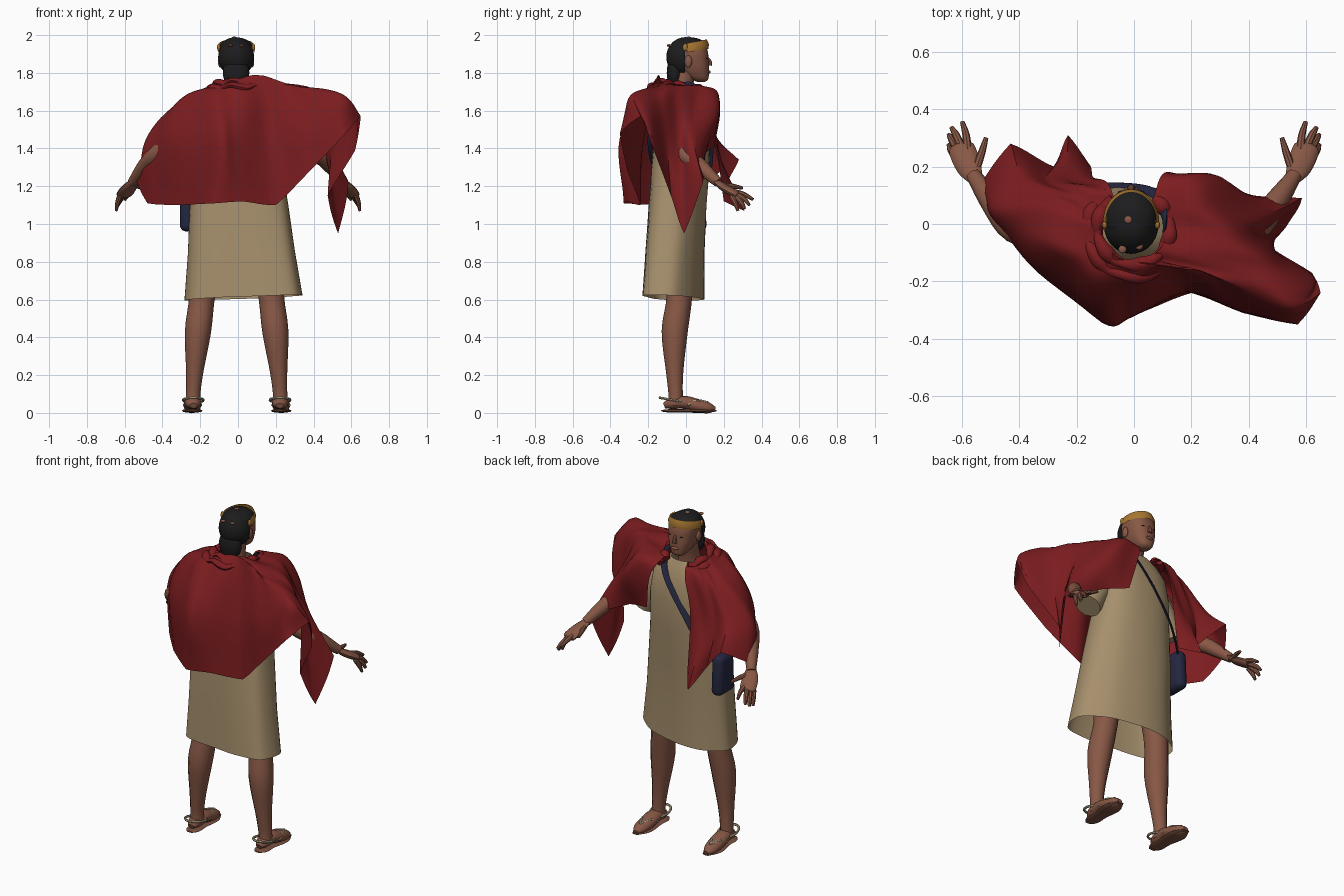
import bpy, bmesh, math
from mathutils import Vector

cube = bpy.data.objects.get("Cube")
if cube:
    bpy.data.objects.remove(cube, do_unlink=True)


def material(name, *rgb):
    m = bpy.data.materials.new(name)
    m.use_nodes = True
    m.diffuse_color = (*rgb, 1)
    m.node_tree.nodes["Principled BSDF"].inputs["Base Color"].default_value = (*rgb, 1)
    return m


red = material("red wool", .2, .012, .014)
linen = material("tan linen", .38, .275, .15)
skin = material("brown skin", .245, .097, .06)
black = material("black hair", .012, .012, .013)
gold = material("gold band", .38, .18, .03)
navy = material("navy cloth", .017, .02, .05)
leather = material("sandal leather", .19, .08, .05)
pale = material("pale cord", .48, .39, .25)
made = []


def finish(name, bm, mat):
    bmesh.ops.recalc_face_normals(bm, faces=bm.faces)
    mesh = bpy.data.meshes.new(name)
    bm.to_mesh(mesh)
    bm.free()
    mesh.materials.append(mat)
    obj = bpy.data.objects.new(name, mesh)
    bpy.context.collection.objects.link(obj)
    made.append(obj)


def grid(name, rows, mat, closed=True, caps=True):
    """Skin a list of equally long point rows."""
    bm = bmesh.new()
    verts = [[bm.verts.new(p) for p in row] for row in rows]
    n = len(rows[0])
    for a, b in zip(verts, verts[1:]):
        for i in range(n if closed else n - 1):
            j = (i + 1) % n
            bm.faces.new((a[i], a[j], b[j], b[i]))
    if closed and caps:
        bm.faces.new(verts[0])
        bm.faces.new(verts[-1])
    finish(name, bm, mat)


def spline(pts, steps, ease=.5):
    """Path through all the points; a lower ease gives sharper corners."""
    pts = [Vector(p) for p in pts]
    ext = [2 * pts[0] - pts[1]] + pts + [2 * pts[-1] - pts[-2]]
    out = []
    for a, b, c, d in zip(ext, ext[1:], ext[2:], ext[3:]):
        for k in range(steps):
            t = k / steps
            blend = b.lerp(c, t * t * (3 - 2 * t)) if ease > .3 else b.lerp(c, t)
            out.append(blend + (c - a) * ease * t * (1 - t) ** 2
                       - (d - b) * ease * t * t * (1 - t))
    return out + [pts[-1]]


def tube(name, pts, radii, mat, flat=1, up=(0, 0, 1), sides=12, steps=4):
    """Round or flattened limb; flat scales the radius along the up direction."""
    path = spline(pts, steps)
    rad = [v.x for v in spline([(r, 0, 0) for r in radii], steps)]
    rings = []
    for i, p in enumerate(path):
        tan = (path[min(i + 1, len(path) - 1)] - path[max(i - 1, 0)]).normalized()
        side = tan.cross(Vector(up)).normalized()
        top = side.cross(tan)
        rings.append([p + rad[i] * (side * math.cos(a) + top * flat * math.sin(a))
                      for a in (math.tau * k / sides for k in range(sides))])
    grid(name, rings, mat)


def ball(name, loc, size, mat, keep=None):
    bm = bmesh.new()
    bmesh.ops.create_uvsphere(bm, u_segments=28, v_segments=18, radius=1)
    for v in bm.verts:
        v.co = Vector(loc) + v.co * Vector(size)
    if keep:
        bmesh.ops.delete(bm, geom=[f for f in bm.faces if not keep(f.calc_center_median())],
                         context='FACES')
    finish(name, bm, mat)


def section(z, x0, x1, y0, y1, wave=0, skew=0):
    """Rounded oblong ring, given as height, x range and y range; skew turns the left side back."""
    ring = []
    for k in range(48):
        a = math.tau * k / 48
        c, s = math.cos(a), math.sin(a)
        w = 1 + wave * math.sin(7 * a)
        x = (x0 + x1) / 2 + (x1 - x0) / 2 * w * math.copysign(abs(c) ** .8, c)
        y = (y0 + y1) / 2 + (y1 - y0) / 2 * w * math.copysign(abs(s) ** .8, s)
        ring.append((x, y - skew * max(0, x), z + wave * math.sin(a + 2)))
    return ring


# Tunic
grid("tunic", [section(*s) for s in (
    (.61, -.282, .34, -.208, .1, .015, .2), (.85, -.265, .3, -.2, .1, .012, .17),
    (1.1, -.255, .265, -.19, .11, .01, .12), (1.3, -.23, .235, -.18, .125, 0, .08),
    (1.48, -.22, .22, -.17, .13), (1.6, -.2, .2, -.15, .115),
    (1.67, -.15, .15, -.12, .09), (1.71, -.08, .08, -.08, .07))], linen, caps=False)

# Limbs, mirrored across x
for s, side in ((1, "left"), (-1, "right")):
    def at(*p):
        return (s * p[0], p[1], p[2])

    tube(side + "_sleeve", [at(.15, -.04, 1.57), at(.23, -.04, 1.46), at(.3, -.04, 1.33)],
         (.075, .08, .075), linen, up=(0, 1, 0))
    tube(side + "_arm", [at(.18, -.04, 1.59), at(.3, -.04, 1.48), at(.42, -.02, 1.38),
                         at(.49, .07, 1.31), at(.56, .17, 1.22)],
         (.06, .052, .045, .042, .026), skin)
    tube(side + "_palm", [at(.55, .155, 1.23), at(.575, .2, 1.195), at(.6, .26, 1.16),
                          at(.605, .275, 1.15)],
         (.026, .044, .046, .032), skin, flat=.45)
    fingers = {"thumb": ((.55, .19, 1.205), (.53, .25, 1.2), (.515, .3, 1.19)),
               "index": ((.58, .26, 1.17), (.585, .31, 1.155), (.598, .355, 1.13)),
               "middle": ((.6, .265, 1.16), (.62, .31, 1.13), (.635, .335, 1.1)),
               "ring": ((.615, .26, 1.15), (.635, .295, 1.11), (.645, .31, 1.08)),
               "little": ((.625, .24, 1.15), (.638, .26, 1.11), (.645, .275, 1.07))}
    for label, joints in fingers.items():
        tube(side + "_" + label, [at(*j) for j in joints], (.015, .013, .008), skin, sides=8)

    # Leg, foot and sandal
    def leg(x, y, z):
        return (s * x - .007, y, z)

    tube(side + "_leg", [leg(.165, -.04, .85), leg(.183, -.035, .62), leg(.205, -.06, .43),
                         leg(.222, -.06, .22), leg(.23, -.055, .1), leg(.23, -.055, .04)],
         (.085, .068, .069, .046, .038, .042), skin, up=(0, 1, 0))
    tube(side + "_foot", [leg(.228, -.115, .038), leg(.23, -.08, .05), leg(.232, -.01, .056),
                          leg(.235, .06, .038), leg(.238, .12, .026), leg(.238, .155, .02)],
         (.02, .04, .046, .047, .038, .015), skin, flat=.75)
    tube(side + "_sole", [leg(.228, -.13, .011), leg(.23, -.09, .011), leg(.232, -.02, .011),
                          leg(.236, .08, .011), leg(.238, .16, .011)],
         (.02, .043, .042, .055, .02), leather, flat=.2)
    ankle = [leg(.23 + .054 * math.cos(a), -.07 + .068 * math.sin(a), .068 - .012 * math.sin(a))
             for a in (math.tau * k / 12 for k in range(13))]
    tube(side + "_ankle_cord", ankle, [.007] * 13, pale, sides=6, steps=2)
    for edge in (-.045, .045):
        tube(side + "_toe_strap", [leg(.234 + edge, .01, .04), leg(.235 + edge * .6, .055, .066),
                                   leg(.238, .115, .056)], (.007, .007, .007), pale, sides=6)

# Head and face
tube("neck", [(0, -.04, 1.62), (-.005, -.025, 1.72), (-.01, 0, 1.83)], (.075, .06, .058),
     skin, up=(0, 1, 0))
skull = [section(z, -.01 - w, w - .01, y0, y1) for z, w, y0, y1 in (
    (1.752, .02, .06, .1), (1.765, .04, .03, .117), (1.79, .056, -.01, .121),
    (1.83, .072, -.05, .122), (1.87, .08, -.07, .119), (1.91, .083, -.075, .116),
    (1.95, .075, -.06, .1), (1.975, .04, -.03, .065))]
grid("head", list(zip(*[spline(column, 3) for column in zip(*skull)])), skin)
tube("nose", [(-.01, .11, 1.885), (-.01, .125, 1.86), (-.01, .123, 1.84)], (.006, .011, .015),
     skin, up=(1, 0, 0), sides=8)
ball("lips", (-.01, .12, 1.805), (.024, .01, .009), skin)
for s in (-1, 1):
    ball("ear", (s * .084 - .01, .012, 1.86), (.012, .02, .032), skin)
    ball("eye", (s * .034 - .01, .108, 1.876), (.013, .008, .004), black)
    ball("band_knot", (s * .092 - .01, -.004, 1.935), (.009, .014, .02), gold)

# Hair with small bare patches, and the headband
ball("hair", (-.01, -.004, 1.884), (.095, .1, .105), black,
     keep=lambda c: c.y < -.005 or c.z > 1.93)
ball("crown_hair", (-.01, .022, 1.93), (.088, .094, .058), black, keep=lambda c: c.z > 1.94)
ball("nape_hair", (-.01, -.06, 1.8), (.07, .042, .085), black)
for patch in ((-.04, -.088, 1.945), (.018, -.076, 1.943), (-.02, .015, 1.985)):
    ball("scalp_patch", patch, (.014, .014, .007), skin)
ring = [(math.cos(a), math.sin(a)) for a in (math.pi * k / 24 for k in range(25))]
grid("headband", [[(-.01 + .096 * c * f, .006 + .113 * n * f, z + .02 * n) for c, n in ring]
                  for z, f in ((1.908, 1), (1.932, 1.02), (1.957, .92))], gold, closed=False)

# Shoulder bag and strap
strap = [(.1, -.1, 1.7), (.105, .03, 1.735), (.06, .112, 1.63), (-.08, .132, 1.43),
         (-.19, .115, 1.26), (-.27, .04, 1.15), (-.24, -.14, 1.25), (0, -.19, 1.46),
         (.1, -.1, 1.7)]
tube("bag_strap", strap, [.018] * len(strap), navy, up=(-1, 1, .3), flat=.35, sides=8, steps=6)
bm = bmesh.new()
bmesh.ops.create_cube(bm, size=1)
for v in bm.verts:
    taper = .85 if v.co.z > 0 else 1
    v.co = Vector((-.27, .03, 1.08)) + v.co * Vector((.075, .16 * taper, .24))
bmesh.ops.bevel(bm, geom=bm.edges[:], offset=.034, segments=4, affect='EDGES', profile=.5)
finish("bag", bm, navy)

# Cloak: shoulder, middle and hem points of each fold, around the back
shoulder = [(.09, .16, 1.69), (.19, .16, 1.71), (.26, .06, 1.72), (.35, -.03, 1.7),
            (.42, -.1, 1.7), (.44, -.16, 1.71), (.42, -.2, 1.72), (.33, -.2, 1.72),
            (.24, -.17, 1.74), (.13, -.16, 1.76), (-.01, -.2, 1.71), (-.12, -.2, 1.69),
            (-.22, -.13, 1.68), (-.33, -.04, 1.64), (-.31, .06, 1.64), (-.25, .09, 1.65),
            (-.21, .11, 1.66), (-.16, .13, 1.66), (-.09, .14, 1.66)]
middle = [(.13, .18, 1.57), (.3, .16, 1.56), (.44, .03, 1.5), (.46, -.03, 1.41),
          (.49, -.1, 1.45), (.61, -.19, 1.56), (.57, -.28, 1.68), (.49, -.31, 1.62),
          (.33, -.28, 1.5), (.16, -.225, 1.45), (-.01, -.32, 1.45), (-.11, -.335, 1.45),
          (-.32, -.17, 1.45), (-.46, -.02, 1.42), (-.48, .08, 1.45), (-.38, .16, 1.46),
          (-.3, .15, 1.43), (-.23, .165, 1.41), (-.14, .16, 1.45)]
hem = [(.16, .15, 1.41), (.31, .1, 1.37), (.585, .09, 1.22), (.53, -.01, .95),
       (.475, -.08, 1.15), (.62, -.17, 1.39), (.65, -.24, 1.57), (.57, -.35, 1.48),
       (.38, -.31, 1.28), (.2, -.24, 1.1), (.02, -.31, 1.12), (-.12, -.33, 1.11),
       (-.33, -.15, 1.1), (-.48, .02, 1.11), (-.54, .13, 1.24), (-.43, .28, 1.34),
       (-.28, .2, 1.18), (-.23, .31, 1.07), (-.15, .2, 1.12)]
last = len(hem) - 1
neck = []
for k in range(last + 1):
    a = math.radians(55 - 290 * k / last)
    neck.append((.115 * math.cos(a), -.015 + .115 * math.sin(a), 1.738 - .025 * math.sin(a)))
lines = [spline(row, 6) for row in (neck, shoulder, middle)] + [spline(hem, 6, .15)]
sheet = []
for i, column in enumerate(zip(*lines)):
    path = spline(column, 7)
    for j, p in enumerate(path):
        t = j / (len(path) - 1)
        out = Vector((p.x, p.y, 0)).normalized()
        fold = math.sin(i * .75 + 5 * t) * math.sin(math.pi * t) * .007
        crease = math.sin(14 * t + i * .22) * max(0, .5 - t) * .02
        p += out * fold + Vector((0, 0, crease))
    sheet.append(path)
grid("cloak", sheet, red, closed=False)

# Rolled collar of the cloak
for name, grow, drop, r in (("collar_roll", 1.1, .01, .022), ("lower_collar_roll", 1.4, .035, .022)):
    roll = [(x * grow, y * grow, z - drop + .01 * math.sin(k * 2.1))
            for k, (x, y, z) in enumerate(neck)]
    tube(name, roll, [r * (1 + .25 * math.sin(k * 1.7)) for k in range(last + 1)], red,
         flat=.8, sides=10)

# Smooth shading with sharp edges kept
for obj in made:
    obj.select_set(True)
bpy.context.view_layer.objects.active = made[0]
bpy.ops.object.shade_smooth_by_angle(angle=math.radians(40))
